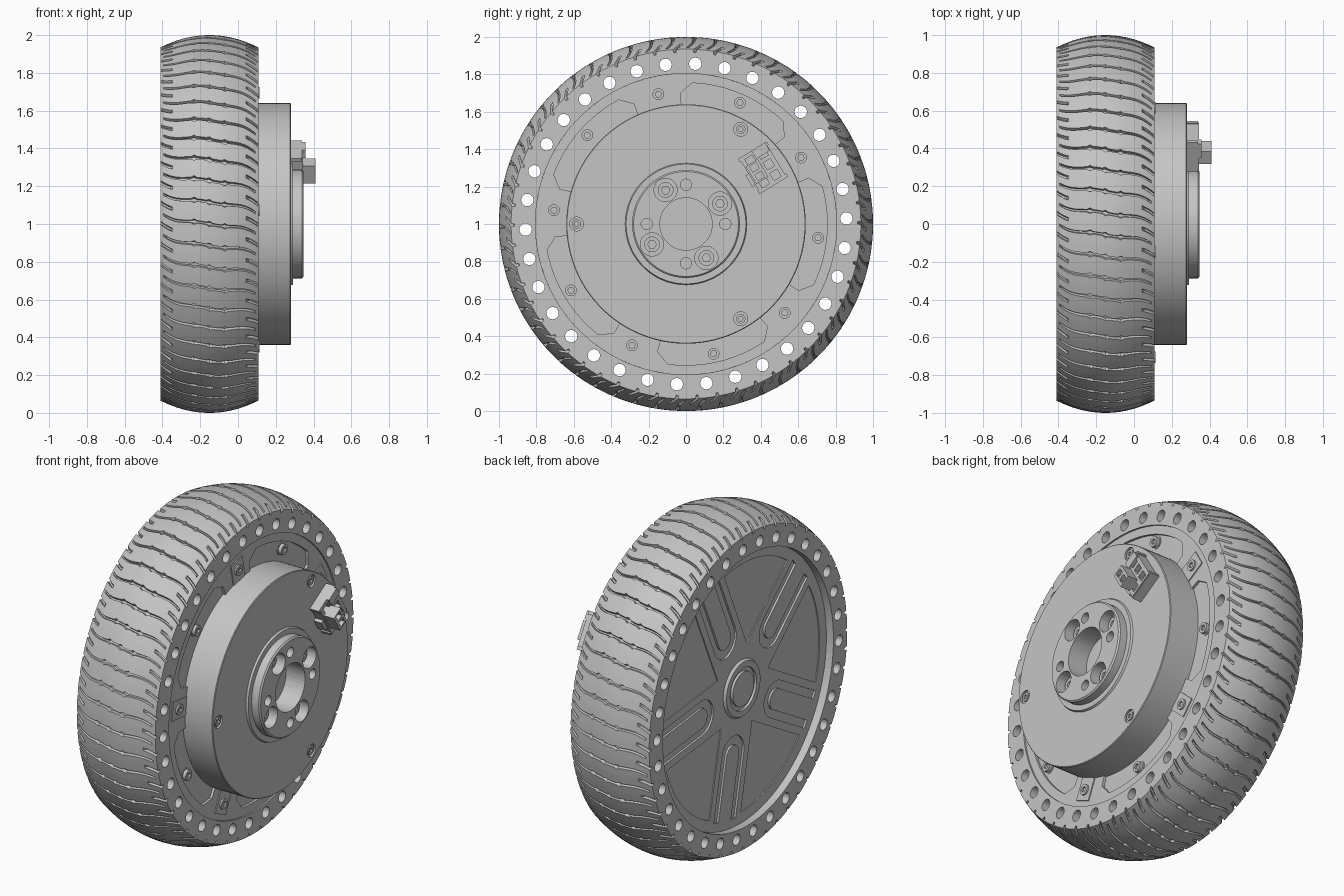
import bpy, bmesh
from math import sin, cos, pi, radians, asin, tau, degrees

if "Cube" in bpy.data.objects:
    bpy.data.objects.remove(bpy.data.objects["Cube"])

GREY = (0.56, 0.56, 0.56, 1)
mat = bpy.data.materials.new("mid grey")
mat.use_nodes = True
mat.diffuse_color = GREY
mat.node_tree.nodes["Principled BSDF"].inputs["Base Color"].default_value = GREY


def finish(name, bm, smooth=True):
    bmesh.ops.remove_doubles(bm, verts=bm.verts, dist=1e-5)
    bmesh.ops.recalc_face_normals(bm, faces=bm.faces)
    me = bpy.data.meshes.new(name)
    bm.to_mesh(me)
    bm.free()
    ob = bpy.data.objects.new(name, me)
    me.materials.append(mat)
    bpy.context.collection.objects.link(ob)
    if smooth:
        shade(ob)
    return ob


def activate(ob):
    bpy.ops.object.select_all(action='DESELECT')
    ob.select_set(True)
    bpy.context.view_layer.objects.active = ob


def shade(ob):
    activate(ob)
    bpy.ops.object.shade_smooth_by_angle(angle=radians(30))


def polar(r, deg):
    return r * cos(radians(deg)), r * sin(radians(deg))


def spin(pts, deg):
    c, s = cos(radians(deg)), sin(radians(deg))
    return [(y * c - z * s, y * s + z * c) for y, z in pts]


def circle(centre, r, n=24):
    return [(centre[0] + r * cos(tau * i / n), centre[1] + r * sin(tau * i / n)) for i in range(n)]


def rect(centre, w, h, deg):
    pts = spin([(-w / 2, -h / 2), (w / 2, -h / 2), (w / 2, h / 2), (-w / 2, h / 2)], deg)
    return [(y + centre[0], z + centre[1]) for y, z in pts]


def add_prism(bm, pts, x0, x1):
    # outline in the wheel plane, extruded along the axle
    a = [bm.verts.new((x0, y, z + 1)) for y, z in pts]
    b = [bm.verts.new((x1, y, z + 1)) for y, z in pts]
    bm.faces.new(a)
    bm.faces.new(b)
    for i in range(len(pts)):
        j = (i + 1) % len(pts)
        bm.faces.new((a[i], a[j], b[j], b[i]))


def prisms(name, items, smooth=True):
    bm = bmesh.new()
    for item in items:
        add_prism(bm, *item)
    return finish(name, bm, smooth)


def lathe(name, profile, seg=128):
    # solid of revolution about the axle, profile points are (x, radius)
    bm = bmesh.new()
    rings = [[bm.verts.new((x, r * cos(tau * i / seg), 1 + r * sin(tau * i / seg)))
              for i in range(seg)] for x, r in profile]
    for a, b in zip(rings, rings[1:]):
        for i in range(seg):
            j = (i + 1) % seg
            bm.faces.new((a[i], a[j], b[j], b[i]))
    bmesh.ops.dissolve_degenerate(bm, edges=bm.edges, dist=1e-5)
    return finish(name, bm)


def cut(target, items):
    cutter = prisms("cutter", items, False)
    cutter.hide_render = True
    activate(target)
    mod = target.modifiers.new("cut", 'BOOLEAN')
    mod.operation, mod.solver, mod.object = 'DIFFERENCE', 'EXACT', cutter
    while target.modifiers[0] != mod:
        bpy.ops.object.modifier_move_up(modifier=mod.name)
    bpy.ops.object.modifier_apply(modifier=mod.name)
    bpy.data.objects.remove(cutter)
    shade(target)


# Tyre: crowned tread with thin wavy grooves and slanted shoulder slots
GROOVES, STATIONS = 54, 32
XL, XR, BORE = -0.411, 0.108, 0.805
pitch = tau / GROOVES
bm = bmesh.new()
columns = []
for g in range(GROOVES):
    for kind in (0, 1):
        for side in (-1, -0.6, 0.6, 1):
            col = []
            for s in range(STATIONS + 1):
                t = 2 * s / STATIONS - 1
                active = abs(t) < 0.9 if kind == 0 else abs(t) > 0.76
                width = 0.007 if kind == 0 else 0.01
                if kind == 0 and s in (11, 16, 21):
                    width *= 2.2
                wave = 0.065 * t ** 3 + 0.012 * sin(1.5 * pi * t) * (1 - t * t)
                a = (g + kind / 2) * pitch + side * width + wave
                r = 1 - 0.065 * t * t
                if active and abs(side) < 1:
                    r -= 0.018
                col.append((XL + (XR - XL) * s / STATIONS, r, a))
            col.append((XR, BORE, col[-1][2]))
            col.append((XL, BORE, col[0][2]))
            columns.append([bm.verts.new((x, r * cos(a), 1 + r * sin(a))) for x, r, a in col])
for i, c in enumerate(columns):
    d = columns[(i + 1) % len(columns)]
    for k in range(len(c)):
        m = (k + 1) % len(c)
        bm.faces.new((c[k], c[m], d[m], d[k]))
tyre = finish("tyre", bm)
HOLES = 34
cut(tyre, [(circle(polar(0.858, 86.7 + 360 * i / HOLES), 0.033, 20), XL - 0.1, XR + 0.1)
           for i in range(HOLES)])

# Hub: disc with a raised back boss, back channels and panels, front pockets
FRONT, BACK = 0.098, -0.365
hub = lathe("hub", [(BACK - 0.015, 0), (BACK - 0.015, 0.1), (BACK, 0.1), (BACK, 0.125),
                    (BACK - 0.015, 0.125), (BACK - 0.015, 0.16), (BACK, 0.17),
                    (BACK, 0.807), (FRONT, 0.807), (FRONT, 0)])
POCKET = [66 + 72 * k for k in range(5)]
TAB = [30 + 72 * k for k in range(5)]


def half_round(r, start, steps=10):
    return [(start - r * sin(pi * i / steps), r * cos(pi * i / steps)) for i in range(steps + 1)]


channel = ([(0.75, 0.105)] + half_round(0.105, 0.37) + [(0.75, -0.105), (0.75, -0.06)]
           + half_round(0.06, 0.38)[::-1] + [(0.75, 0.06)])
OFFSET = 0.15
span = 36 - degrees(asin(OFFSET / 0.74))
panel = [(OFFSET / sin(radians(36)), 0)] + [polar(0.74, span * i / 8) for i in range(-8, 9)]
pocket = ([polar(0.6, -25), polar(0.7, -25.5)] + [polar(0.755, 20.5 * i / 6) for i in range(-6, 7)]
          + [polar(0.7, 25.5), polar(0.6, 25)])
cut(hub, [(spin(channel, a), BACK - 0.1, BACK + 0.012) for a in POCKET]
    + [(spin(panel, a), BACK - 0.1, BACK + 0.006) for a in TAB]
    + [(spin(pocket, a + 1), FRONT - 0.015, FRONT + 0.1) for a in POCKET])

# Raised tabs between the pockets
prisms("hub_tabs", [(rect(polar(0.705, a), 0.13, 0.11, a), FRONT - 0.01, FRONT + 0.006) for a in TAB])


def bolts(name, spots, r, x0, x1):
    # button heads with hexagonal sockets
    ob = prisms(name, [(circle(p, r), x0, x1) for p in spots]
                + [(circle(p, r * 1.25), x0, x0 + (x1 - x0) * 0.3) for p in spots])
    cut(ob, [(circle(p, r * 0.55, 6), x1 - 0.012, x1 + 0.1) for p in spots])


bolts("pocket_bolts", [polar(0.71, a) for a in POCKET], 0.031, FRONT - 0.02, FRONT + 0.008)
bolts("tab_bolts", [polar(0.71, a) for a in TAB], 0.031, FRONT, FRONT + 0.016)

# Motor drum with stepped mounting boss
DRUM, BOSS = 0.28, 0.346
drum = lathe("motor_drum", [(0.03, 0), (0.03, 0.64), (DRUM - 0.004, 0.64), (DRUM, 0.636),
                            (DRUM, 0.325), (DRUM + 0.012, 0.32), (DRUM + 0.012, 0.288),
                            (BOSS - 0.008, 0.288), (BOSS, 0.28), (BOSS, 0)])
bore_spots = [polar(0.212, 31 + 90 * k) for k in range(4)]
pin_spots = [polar(0.21, 90 * k) for k in range(4)]
screw_spots = [polar(0.585, 60 + 120 * k) for k in range(3)]
cut(drum, [(circle((0, 0), 0.14, 48), 0.22, 0.5)]
    + [(circle(p, 0.062, 32), BOSS - 0.08, 0.5) for p in bore_spots]
    + [(circle(p, 0.03), BOSS - 0.06, 0.5) for p in pin_spots]
    + [(circle(p, 0.037), DRUM - 0.012, 0.5) for p in screw_spots])
bolts("boss_bolts", bore_spots, 0.042, BOSS - 0.085, BOSS - 0.045)
bolts("drum_screws", screw_spots, 0.025, DRUM - 0.02, DRUM - 0.002)

# Cable connector: tilted housing with a grid of sockets and a taller plug
TILT, MID = -58.5, (0.412, 0.3)


def local(u, v):
    y, z = spin([(u, v)], TILT)[0]
    return y + MID[0], z + MID[1]


housing = prisms("connector_housing", [(rect(MID, 0.21, 0.165, TILT), DRUM - 0.005, 0.345)], False)
cut(housing, [(rect(local(u, v), 0.045, 0.045, TILT), 0.315, 0.5)
              for u in (-0.067, 0, 0.067) for v in (-0.037, 0.037)])
prisms("connector_ribs", [(rect(local(u, 0), 0.02, 0.18, TILT), DRUM - 0.005, 0.34)
                          for u in (-0.1, 0.1)]
       + [(rect(local(-0.085, 0.037), 0.05, 0.085, TILT), DRUM - 0.005, 0.357)], False)
plug = prisms("connector_plug", [(rect(local(0, -0.038), 0.11, 0.075, TILT), 0.32, 0.411)], False)
cut(plug, [(rect(local(u, -0.038), 0.035, 0.04, TILT), 0.36, 0.5) for u in (-0.027, 0.027)])
prisms("connector_latch", [(rect(local(0.02, -0.09), 0.07, 0.025, TILT), DRUM - 0.005, 0.33)], False)
